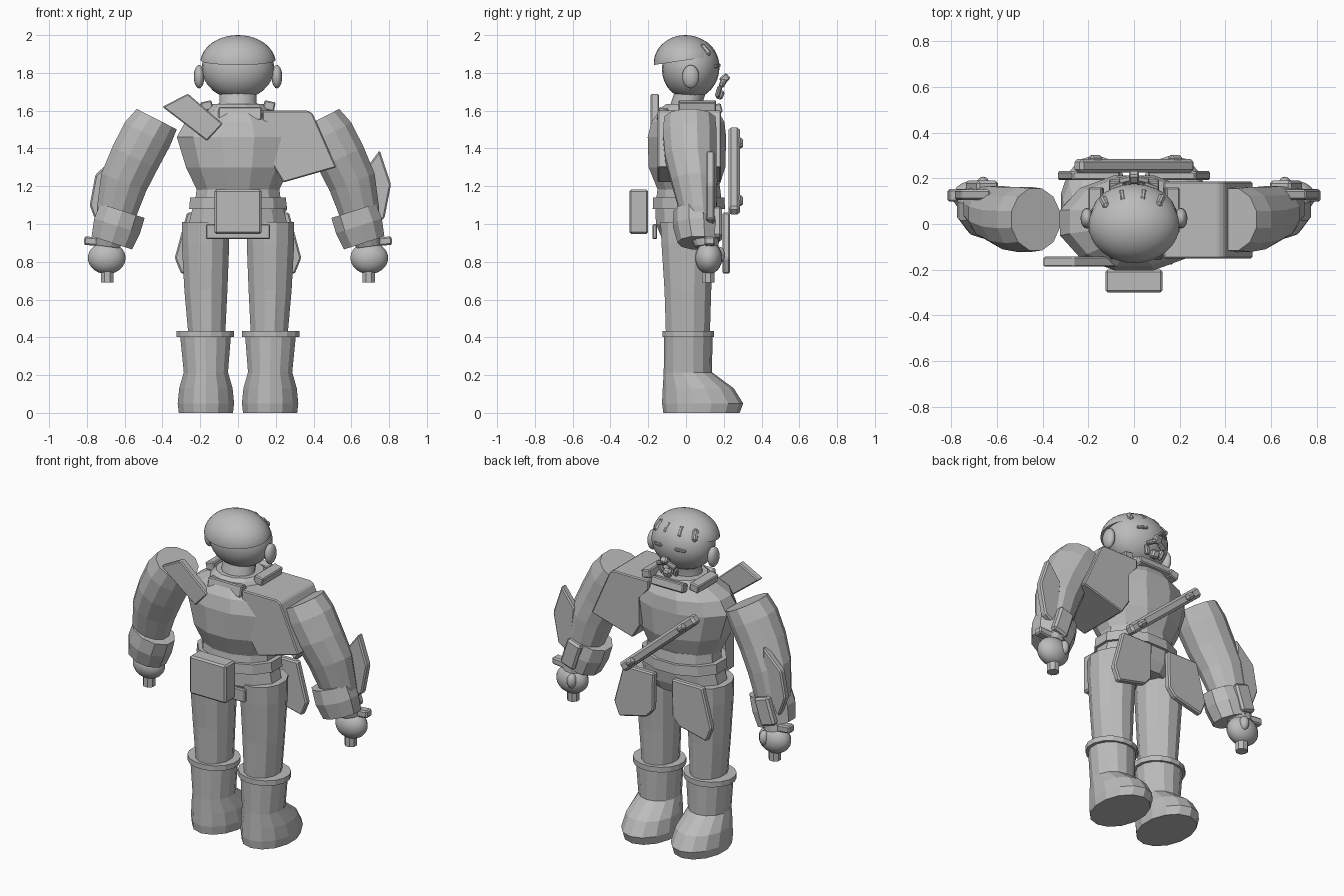
import bpy, bmesh, math
from mathutils import Vector, Matrix

grey = bpy.data.materials.new("plain_grey")
grey.diffuse_color = (0.5, 0.5, 0.5, 1)


def finish(bm, name, smooth=None):
    bmesh.ops.recalc_face_normals(bm, faces=bm.faces)
    me = bpy.data.meshes.new(name)
    bm.to_mesh(me)
    bm.free()
    me.materials.append(grey)
    ob = bpy.data.objects.new(name, me)
    bpy.context.collection.objects.link(ob)
    if smooth:
        bpy.ops.object.select_all(action='DESELECT')
        ob.select_set(True)
        bpy.context.view_layer.objects.active = ob
        bpy.ops.object.shade_smooth_by_angle(angle=math.radians(smooth))
    return ob


def loft(name, rings, n=12, side=1, smooth=None):
    """Closed tube through rings (x, y, z, rx, ry, tilt about y in degrees)."""
    bm = bmesh.new()
    loops = []
    for r in rings:
        x, y, z, rx, ry = r[:5]
        t = math.radians(r[5]) if len(r) > 5 else 0
        loop = []
        for i in range(n):
            a = 2 * math.pi * (i + 0.5) / n
            u = rx * math.cos(a)
            loop.append(bm.verts.new((side * (x + u * math.cos(t)), y + ry * math.sin(a),
                                      z + u * math.sin(t))))
        loops.append(loop)
    for lo, hi in zip(loops, loops[1:]):
        for i in range(n):
            j = (i + 1) % n
            bm.faces.new((lo[i], lo[j], hi[j], hi[i]))
    bm.faces.new(loops[0])
    bm.faces.new(loops[-1])
    return finish(bm, name, smooth)


def plate(name, pts, y0, y1, side=1, bevel=0.0):
    """Outline in x,z extruded along y."""
    bm = bmesh.new()
    a = [bm.verts.new((side * x, y0, z)) for x, z in pts]
    b = [bm.verts.new((side * x, y1, z)) for x, z in pts]
    n = len(pts)
    bm.faces.new(a)
    bm.faces.new(b)
    for i in range(n):
        j = (i + 1) % n
        bm.faces.new((a[i], a[j], b[j], b[i]))
    if bevel:
        bmesh.ops.bevel(bm, geom=bm.edges[:], offset=bevel, segments=1, affect='EDGES')
    return finish(bm, name)


def box(name, c, s, rot=(0, 0, 0), bevel=0.0):
    bm = bmesh.new()
    bmesh.ops.create_cube(bm, size=1)
    bmesh.ops.scale(bm, vec=s, verts=bm.verts)
    if bevel:
        bmesh.ops.bevel(bm, geom=bm.edges[:], offset=bevel, segments=1, affect='EDGES')
    ob = finish(bm, name)
    ob.location = c
    ob.rotation_euler = [math.radians(r) for r in rot]
    return ob


def ball(name, c, r, seg=24, cut=None, tilt=0):
    """Ellipsoid, optionally keeping only the side of a plane (point, normal)."""
    bm = bmesh.new()
    bmesh.ops.create_uvsphere(bm, u_segments=seg, v_segments=seg * 2 // 3, radius=1)
    m = Matrix.Translation(c) @ Matrix.Rotation(math.radians(tilt), 4, 'X') @ Matrix.Diagonal((*r, 1))
    bmesh.ops.transform(bm, matrix=m, verts=bm.verts)
    if cut:
        res = bmesh.ops.bisect_plane(bm, geom=bm.verts[:] + bm.edges[:] + bm.faces[:],
                                     plane_co=cut[0], plane_no=cut[1], clear_inner=True)
        edges = [e for e in res['geom_cut'] if isinstance(e, bmesh.types.BMEdge)]
        bmesh.ops.contextual_create(bm, geom=edges)
    return finish(bm, name, 40)


# Head, cap, neck and collar
ball("head", (0, 0.025, 1.825), (0.192, 0.152, 0.165), tilt=-10)
ball("cap", (0, -0.003, 1.85), (0.2, 0.168, 0.15), 32, ((0, -0.17, 1.842), (0, -0.15, 1)))
loft("neck", [(0, 0, 1.56, 0.12, 0.1), (0, 0, 1.63, 0.1, 0.085), (0, 0.03, 1.72, 0.1, 0.085)],
     16, smooth=40)
loft("collar", [(0, 0.02, 1.57, 0.2, 0.17), (0, 0.02, 1.62, 0.16, 0.15), (0, 0.02, 1.635, 0.14, 0.13)])
box("collar_back", (0.01, -0.125, 1.58), (0.23, 0.05, 0.07), (-12, 0, 0), 0.006)
box("collar_front", (0, 0.165, 1.61), (0.22, 0.05, 0.05), (15, 0, 0), 0.006)
for s in (-1, 1):
    box("collar_side", (s * 0.165, 0.06, 1.625), (0.06, 0.2, 0.05), (0, s * 12, 0), 0.006)
    ball("ear", (s * 0.206, 0.025, 1.78), (0.028, 0.045, 0.062), 16)

# Facial details
for i, x in enumerate((-0.13, -0.05, 0.04, 0.115)):
    yb = 0.125 - 1.7 * x * x
    box("hair_lock", (x, yb, 1.935 - abs(x) * 0.12), (0.032, 0.03, 0.075), (42, 0, -x * 200), 0.011)
for s in (-1, 1):
    box("eye", (s * 0.075, 0.162, 1.838), (0.065, 0.025, 0.016), (0, s * 6, -s * 20), 0.004)
    box("moustache", (s * 0.036, 0.194, 1.745), (0.062, 0.03, 0.025), (0, s * 25, -s * 15), 0.007)
    box("beard_lock", (s * 0.05, 0.172, 1.7), (0.032, 0.025, 0.06), (-15, s * 18, 0), 0.008)
box("nose", (0, 0.205, 1.77), (0.045, 0.05, 0.04), (40, 0, 0), 0.008)
box("chin_tuft", (0, 0.18, 1.685), (0.05, 0.04, 0.05), (-20, 0, 0), 0.01)

# Torso, belt and hips
loft("torso", [(0, 0.01, 1.18, 0.225, 0.165), (0, 0.005, 1.3, 0.285, 0.21),
               (0, 0.005, 1.46, 0.335, 0.215), (0, 0.01, 1.54, 0.29, 0.2),
               (0, 0.015, 1.6, 0.18, 0.16)])
loft("waist", [(0, 0.015, 1.12, 0.235, 0.18), (0, 0.015, 1.2, 0.225, 0.17)])
loft("belt", [(0, 0.015, 1.08, 0.268, 0.198), (0, 0.015, 1.14, 0.262, 0.195)])
loft("hips", [(0, 0.01, 0.94, 0.2, 0.15), (0, 0.01, 1.0, 0.27, 0.175), (0, 0.015, 1.1, 0.245, 0.185)])
box("back_pouch", (0, -0.25, 1.065), (0.25, 0.1, 0.235), bevel=0.01)
box("back_tab", (0, -0.165, 0.96), (0.34, 0.025, 0.08), bevel=0.006)

# Large draped shoulder guard on one side, tilted plate on the other
plate("shoulder_guard", [(0.13, 1.545), (0.13, 1.6), (0.37, 1.6), (0.395, 1.585), (0.52, 1.3),
                         (0.24, 1.22), (0.185, 1.31), (0.2, 1.48)], -0.15, 0.185, bevel=0.006)
plate("shoulder_plate", [(-0.4, 1.62), (-0.265, 1.69), (-0.08, 1.53), (-0.165, 1.44)],
      -0.187, -0.143, bevel=0.006)

# Diagonal bar across the chest
box("chest_bar", (0, 0.255, 1.28), (0.66, 0.06, 0.06), (0, 41, 0), 0.014)
for x in (-0.17, 0.18):
    box("bar_stud", (x, 0.283, 1.28 - x * 0.87), (0.07, 0.04, 0.04), (0, 41, 0), 0.014)

for s in (-1, 1):
    # Front hip flap
    plate("hip_flap", [(0.06, 1.06), (0.27, 1.06), (0.335, 0.82), (0.3, 0.735), (0.11, 0.78),
                       (0.065, 0.83)], 0.192, 0.232, s, 0.008)
    # Leg and boot
    loft("leg", [(0.165, 0.01, 0.4, 0.1, 0.12), (0.17, 0.01, 0.65, 0.118, 0.128),
                 (0.172, 0.01, 0.9, 0.13, 0.145), (0.172, 0.01, 1.01, 0.13, 0.15)], 12, s)
    loft("boot", [(0.17, 0.082, 0, 0.147, 0.202), (0.17, 0.088, 0.05, 0.153, 0.215),
                  (0.17, 0.065, 0.13, 0.145, 0.188), (0.17, 0.01, 0.215, 0.12, 0.128),
                  (0.172, 0.012, 0.41, 0.138, 0.128)], 14, s)
    loft("boot_cuff", [(0.173, 0.012, 0.402, 0.155, 0.14), (0.173, 0.012, 0.434, 0.155, 0.14)], 16, s)
    # Arm, gauntlet and hand
    loft("arm", [(0.69, 0.11, 0.88, 0.065, 0.065, 8), (0.645, 0.065, 1.06, 0.11, 0.1, 18),
                 (0.605, 0.045, 1.22, 0.132, 0.125, 22), (0.545, 0.025, 1.35, 0.138, 0.14, 26),
                 (0.48, 0.02, 1.475, 0.14, 0.147, 27), (0.43, 0.02, 1.555, 0.123, 0.14, 27)], 12, s)
    loft("gauntlet", [(0.668, 0.065, 0.9, 0.118, 0.11, 18), (0.64, 0.055, 0.99, 0.134, 0.125, 18),
                      (0.612, 0.05, 1.07, 0.13, 0.115, 18)], 10, s)
    ball("hand", (s * 0.695, 0.12, 0.82), (0.1, 0.072, 0.085), 20)
    ball("thumb", (s * 0.66, 0.175, 0.835), (0.028, 0.032, 0.045), 12)
    loft("grip", [(0.692, 0.117, 0.69, 0.036, 0.036), (0.692, 0.117, 0.77, 0.036, 0.036)], 8, s)
    box("wrist_bar", (s * 0.73, 0.125, 0.905), (0.17, 0.055, 0.045), (0, -s * 5, 0), 0.008)
    # Pointed forearm fin, set differently on each arm
    fin = [(0.75, 1.39), (0.81, 1.21), (0.775, 1.03), (0.69, 0.98), (0.66, 1.27)]
    if s < 0:
        fin = [(0.63, 1.38), (0.755, 1.26), (0.785, 1.1), (0.74, 0.98), (0.64, 1.05)]
    plate("forearm_fin", fin, 0.105, 0.15, s, 0.008)
    # Rear ridge of the gauntlet, angled outward
    box("gauntlet_ridge", (s * 0.665, 0.165, 1.0), (0.1, 0.05, 0.17), (0, -s * 18, 0), 0.012)
